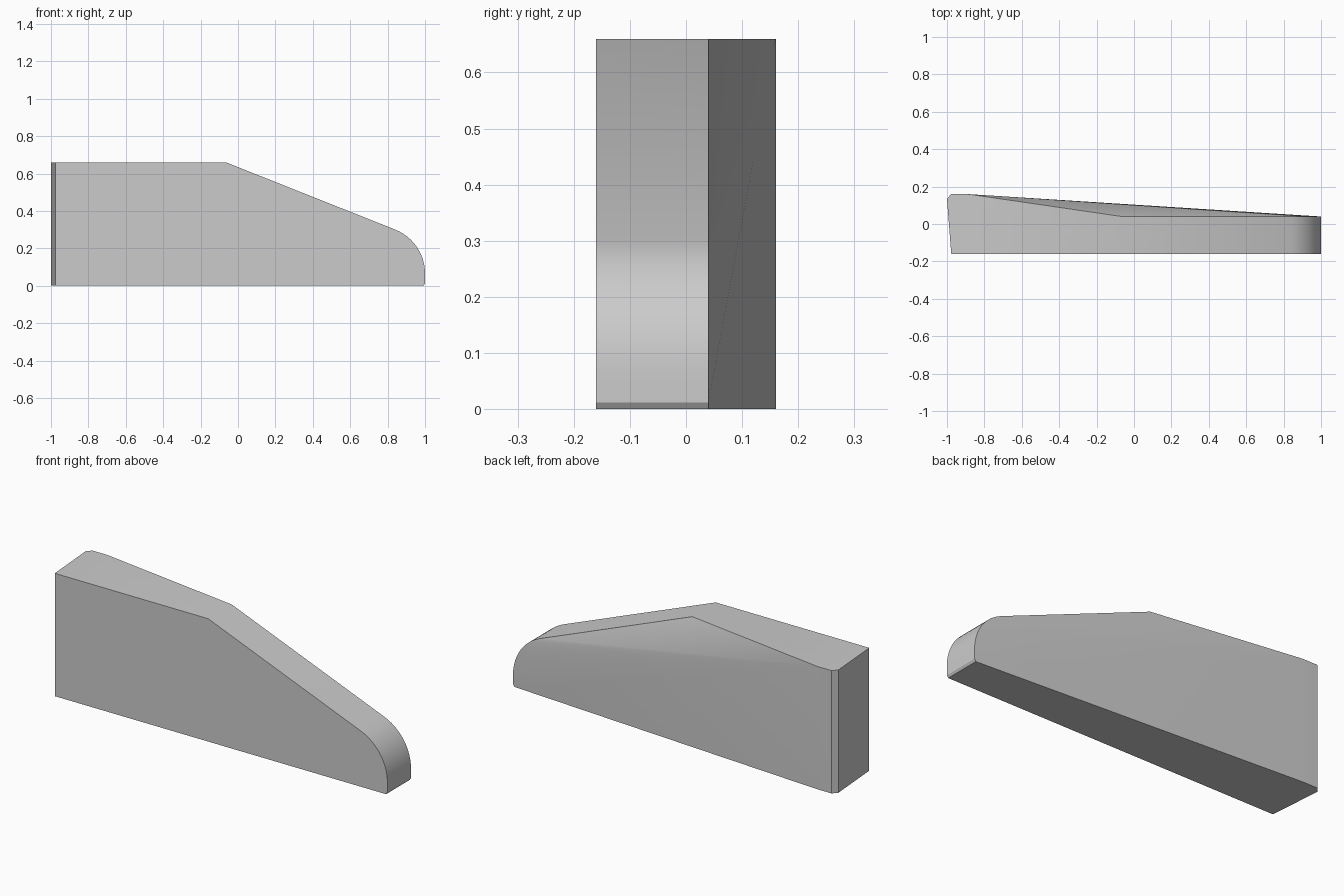
import bpy
import bmesh
from math import radians, sin, cos

cube = bpy.data.objects.get("Cube")
if cube:
    bpy.data.objects.remove(cube, do_unlink=True)

FRONT, REAR, HEIGHT = -0.16, 0.04, 0.66

# Single grey material
grey = bpy.data.materials.new("plain grey")
grey.use_nodes = True
colour = (0.6, 0.6, 0.6, 1)
grey.diffuse_color = colour
grey.node_tree.nodes["Principled BSDF"].inputs["Base Color"].default_value = colour

# Right-hand profile (x, z): peak, slope, rounded nose, foot
radius, steps = 0.253, 12
nose = [radians(68.5 * (1 - i / steps)) for i in range(steps + 1)]
profile = [(-0.065, HEIGHT)]
profile += [(1 - radius + radius * cos(a), 0.065 + radius * sin(a)) for a in nose]
profile += [(1, 0.012), (0.992, 0)]

# Left end footprint (x, y), front to rear, with a chamfered corner
end = [(-0.977, FRONT), (-1, 0.135), (-0.977, 0.16), (-0.89, 0.16)]

bm = bmesh.new()
front = [bm.verts.new((x, FRONT, z)) for x, z in profile]
rear = [bm.verts.new((x, REAR, z)) for x, z in profile]
low = [bm.verts.new((x, y, 0)) for x, y in end]
high = [bm.verts.new((x, y, HEIGHT)) for x, y in end]

# Sides: profile strip and left-end strip
for a, b in ((front, rear), (low, high)):
    for i in range(len(a) - 1):
        bm.faces.new((a[i], a[i + 1], b[i + 1], b[i]))

# Front, top and bottom faces
bm.faces.new(front + [low[0], high[0]])
bm.faces.new(high + [rear[0], front[0]])
bm.faces.new(low + [rear[-1], front[-1]])

# Tapering rear face, fanned from the upper left corner
rim = rear + [low[-1]]
for a, b in zip(rim, rim[1:]):
    bm.faces.new((high[-1], a, b))

bmesh.ops.recalc_face_normals(bm, faces=bm.faces[:])
mesh = bpy.data.meshes.new("wedge_block")
bm.to_mesh(mesh)
bm.free()
mesh.materials.append(grey)

block = bpy.data.objects.new("wedge_block", mesh)
bpy.context.collection.objects.link(block)
bpy.ops.object.select_all(action="DESELECT")
block.select_set(True)
bpy.context.view_layer.objects.active = block
bpy.ops.object.shade_smooth_by_angle(angle=radians(30))
